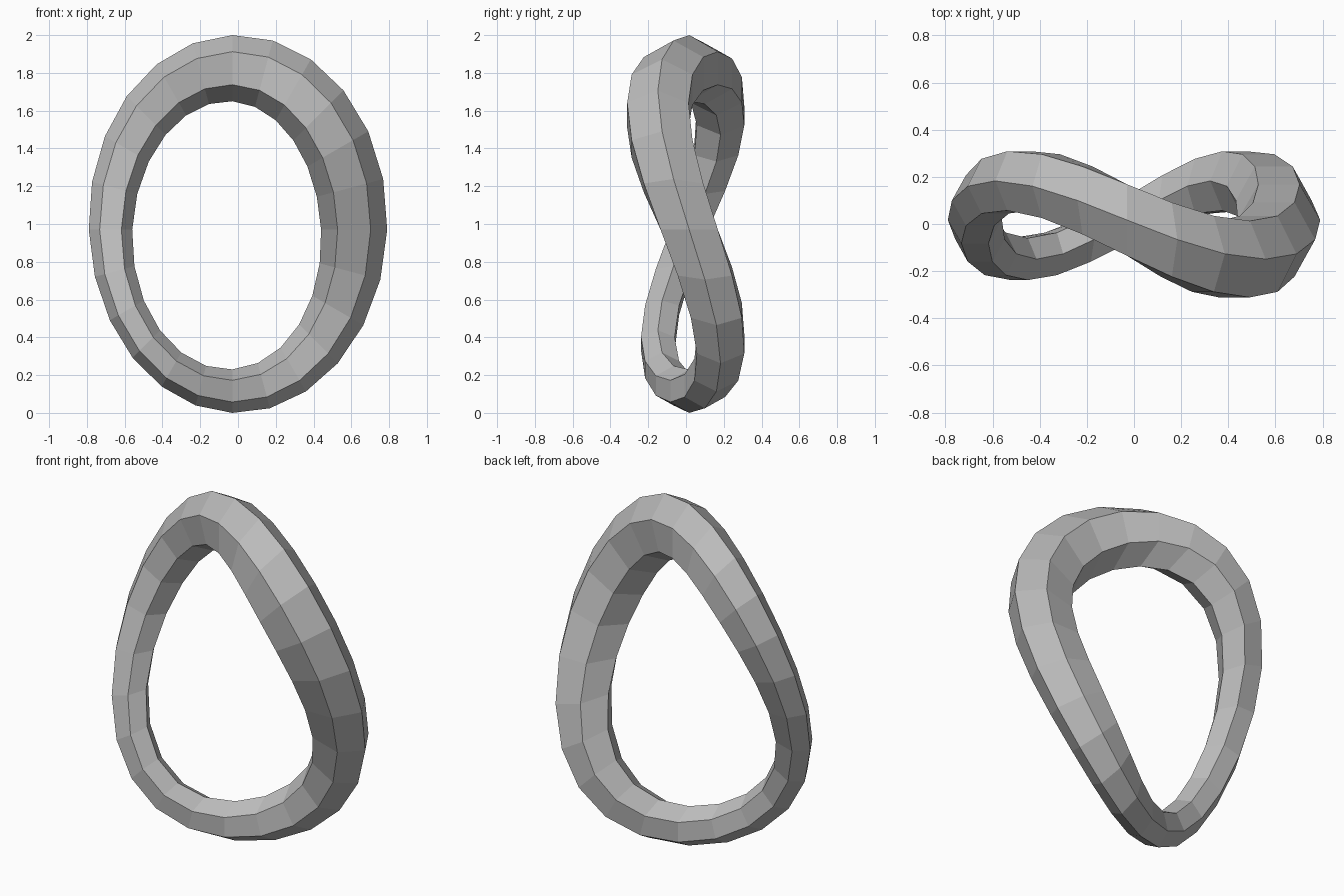
import bpy
import bmesh
from math import cos, sin, pi, tau

cube = bpy.data.objects.get("Cube")
if cube:
    bpy.data.objects.remove(cube, do_unlink=True)

SEGMENTS, SIDES = 24, 6

# Plain grey material
grey = bpy.data.materials.new("plain_grey")
grey.use_nodes = True
colour = (0.5, 0.5, 0.5, 1)
grey.diffuse_color = colour
grey.node_tree.nodes["Principled BSDF"].inputs["Base Color"].default_value = colour


def section(bm, a):
    """Hexagonal section of the ring at angle a, thickest at upper right."""
    radius = 0.145 + 0.03 * (cos(a) + sin(a))
    x, z = -0.03 + 0.645 * cos(a), 0.97 + 0.855 * sin(a)
    y = 0.017 - 0.166 * sin(2 * a)
    ring = []
    for j in range(SIDES):
        b = tau * j / SIDES
        out = radius * cos(b)
        ring.append(bm.verts.new((x + out * cos(a), y + radius * sin(b), z + out * sin(a))))
    return ring


# Saddle-shaped ring, bridged section by section
bm = bmesh.new()
rings = [section(bm, tau * i / SEGMENTS) for i in range(SEGMENTS)]
for i, ring in enumerate(rings):
    following = rings[(i + 1) % SEGMENTS]
    for j in range(SIDES):
        k = (j + 1) % SIDES
        bm.faces.new((ring[j], ring[k], following[k], following[j]))
bmesh.ops.recalc_face_normals(bm, faces=bm.faces)

mesh = bpy.data.meshes.new("twisted_ring")
bm.to_mesh(mesh)
bm.free()
mesh.materials.append(grey)
bpy.context.collection.objects.link(bpy.data.objects.new("twisted_ring", mesh))
